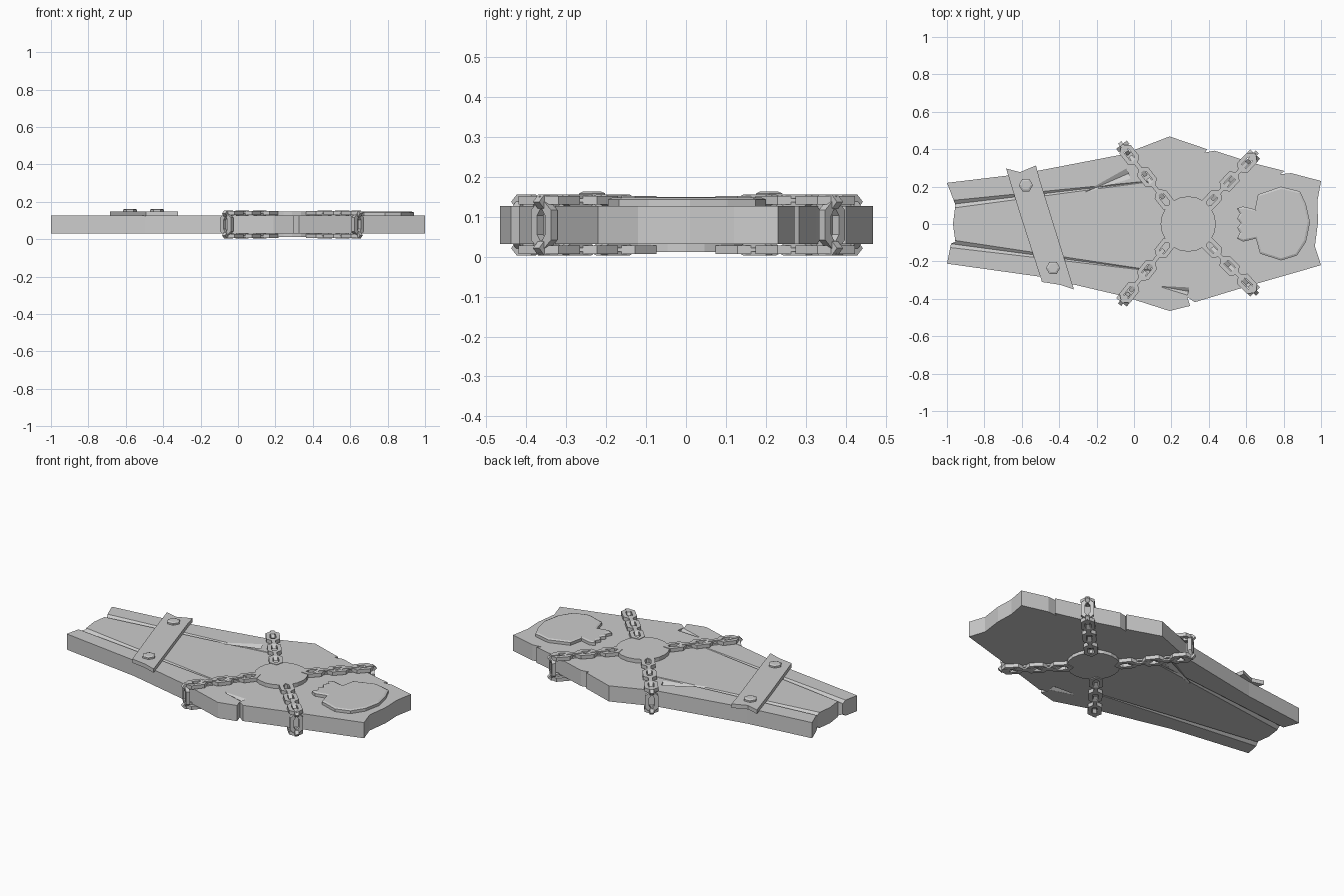
import bpy, bmesh
from math import pi, cos, sin, atan2
from mathutils import Vector, Matrix

if "Cube" in bpy.data.objects:
    bpy.data.objects.remove(bpy.data.objects["Cube"])

MID = 0.079  # mid height of the slab


def make(name, bm):
    bmesh.ops.recalc_face_normals(bm, faces=bm.faces)
    me = bpy.data.meshes.new(name)
    bm.to_mesh(me)
    bm.free()
    ob = bpy.data.objects.new(name, me)
    bpy.context.collection.objects.link(ob)
    return ob


def plate(name, pts, z0, z1, bevel=0.0):
    """Extruded outline, optionally with a sloped rim at the top."""
    bm = bmesh.new()
    f = bm.faces.new([bm.verts.new((x, y, z0)) for x, y in pts])
    r = bmesh.ops.extrude_face_region(bm, geom=[f])
    for v in r['geom']:
        if isinstance(v, bmesh.types.BMVert):
            v.co.z = z1
    if bevel:
        bmesh.ops.recalc_face_normals(bm, faces=bm.faces)
        top = [g for g in r['geom'] if isinstance(g, bmesh.types.BMFace)]
        bmesh.ops.inset_region(bm, faces=top, thickness=bevel, depth=bevel * 0.4)
    return make(name, bm)


def groove(a, b, wa, wb, da, db, side):
    """Tapered V-shaped cutter on the top (side=1) or bottom (side=-1)."""
    a, b = Vector(a), Vector(b)
    d = (b - a).normalized()
    n = Vector((-d.y, d.x))
    bm = bmesh.new()
    rings = []
    for p, w, dep in ((a, wa, da), (b, wb, db)):
        surf = 0.047
        rows = ((-w, surf + 0.0005), (w, surf + 0.0005), (w, surf + 0.02), (-w, surf + 0.02), (0, surf - dep))
        order = (0, 4, 1, 2, 3)
        rings.append([bm.verts.new((p.x + n.x * rows[i][0], p.y + n.y * rows[i][0],
                                    MID + side * rows[i][1])) for i in order])
    for i in range(5):
        j = (i + 1) % 5
        bm.faces.new((rings[0][i], rings[0][j], rings[1][j], rings[1][i]))
    bm.faces.new(rings[0])
    bm.faces.new(rings[1][::-1])
    ob = make("groove_cutter", bm)
    ob.hide_render = True
    return ob


# Coffin-shaped wooden slab with chipped edges
outline = [(-1, .22), (-.6, .268), (-.06, .372), (.19, .468), (.39, .4), (.38, .382), (.43, .392),
           (.64, .325), (.805, .283), (.78, .266), (.84, .272), (1, .23), (.98, .12), (.984, .01),
           (.967, -.12), (1, -.22), (.6, -.335), (.325, -.418), (.285, -.39), (.3, -.438), (.19, -.465),
           (-.06, -.385), (-.5, -.282), (-1, -.212), (-.978, -.105), (-.955, -.095), (-.968, 0),
           (-.955, .1), (-.973, .09), (-.957, .108)]
outline = [p for p in outline if p != (-.973, .09)]
slab = plate("coffin_slab", outline, 0.031, 0.126)

# Plank grooves on both faces and splintered cracks
cutters = []
for s in (1, -1):
    cutters.append(groove((-1.02, .1), (.1, .23), .022, .003, .016, .002, s))
    cutters.append(groove((-1.02, -.1), (.1, -.25), .022, .003, .016, .002, s))
    cutters.append(groove((-.26, .17), (-.03, .27), .004, .03, .003, .014, s))
    cutters.append(groove((.15, -.335), (.29, -.36), .004, .022, .003, .014, s))
for c in cutters:
    m = slab.modifiers.new("cut", 'BOOLEAN')
    m.object = c
    m.operation = 'DIFFERENCE'
    m.solver = 'EXACT'
bpy.context.view_layer.objects.active = slab
slab.select_set(True)
for m in list(slab.modifiers):
    bpy.ops.object.modifier_apply(modifier=m.name)
for c in cutters:
    bpy.data.objects.remove(c)

# Skull-shaped emblem
skull = [(.55, .083), (.582, .094), (.647, .078), (.663, .158), (.786, .2), (.888, .174), (.92, .104),
         (.941, .01), (.92, -.094), (.872, -.168), (.786, -.195), (.674, -.158), (.652, -.078),
         (.583, -.094), (.551, -.078), (.567, -.045), (.551, -.019), (.572, .003), (.551, .029), (.567, .056)]
plate("skull_emblem", skull, 0.12, 0.143, 0.012)

# Diagonal cross plank, with ragged ends
plank = [(-.684, .297), (-.61, .277), (-.524, .313), (-.505, .24), (-.321, -.35), (-.395, -.325),
         (-.492, -.31), (-.61, .055)]
plate("cross_plank", plank, 0.124, 0.148)

# Hexagonal bolts on the plank
for x, y in ((-.578, .208), (-.433, -.235)):
    hexa = [(x + .038 * cos(i * pi / 3), y + .038 * sin(i * pi / 3)) for i in range(6)]
    plate("plank_bolt", hexa, 0.145, 0.158, 0.012)

# Round boss passing through the slab
disc = [(.29 + .148 * cos(i * pi / 10), .148 * sin(i * pi / 10)) for i in range(20)]
plate("round_boss", disc, 0.011, 0.149)


# Chains
def add_link(bm, mat, half_len, half_wid, r):
    """Pointed hexagonal ring with a square section, long axis local x."""
    path = [(1, 0), (.55, 1), (-.55, 1), (-1, 0), (-.55, -1), (.55, -1)]
    rings = []
    for x, y in path:
        inner = (x * (half_len - 2.2 * r), y * max(half_wid - 2 * r, .004))
        outer = (x * half_len, y * half_wid)
        rings.append([bm.verts.new(mat @ Vector((*p, z)))
                      for p, z in ((outer, -r), (outer, r), (inner, r), (inner, -r))])
    for i in range(6):
        a, b = rings[i], rings[(i + 1) % 6]
        for k in range(4):
            bm.faces.new((a[k], b[k], b[(k + 1) % 4], a[(k + 1) % 4]))


arms = [((.405, .115), (.64, .365)), ((.175, .115), (-.06, .415)),
        ((.405, -.115), (.64, -.355)), ((.175, -.115), (-.06, -.41))]
for start, end in arms:
    a, b = Vector(start), Vector(end)
    ang = atan2(b.y - a.y, b.x - a.x)
    bm = bmesh.new()
    turn = Matrix.Rotation(ang, 4, 'Z')
    for side in (1, -1):
        for i in range(5):
            p = a.lerp(b, (i + .25) / 5)
            flat = i % 2 == 0
            roll = Matrix.Identity(4) if flat else Matrix.Rotation(pi / 2, 4, 'X')
            mat = Matrix.Translation((p.x, p.y, MID + side * .062)) @ turn @ roll
            add_link(bm, mat, .068, .038 if flat else .014, .011)
    # Upright link over the slab edge
    up = Matrix.Translation((b.x, b.y, MID)) @ turn @ Matrix.Rotation(pi / 2, 4, 'Y')
    add_link(bm, up, .068, .036, .011)
    # Edge-on links joining it to the runs above and below
    for side in (1, -1):
        p = a.lerp(b, .965)
        mat = Matrix.Translation((p.x, p.y, MID + side * .058)) @ turn @ Matrix.Rotation(pi / 2, 4, 'X')
        add_link(bm, mat, .04, .018, .011)
    make("chain", bm)
